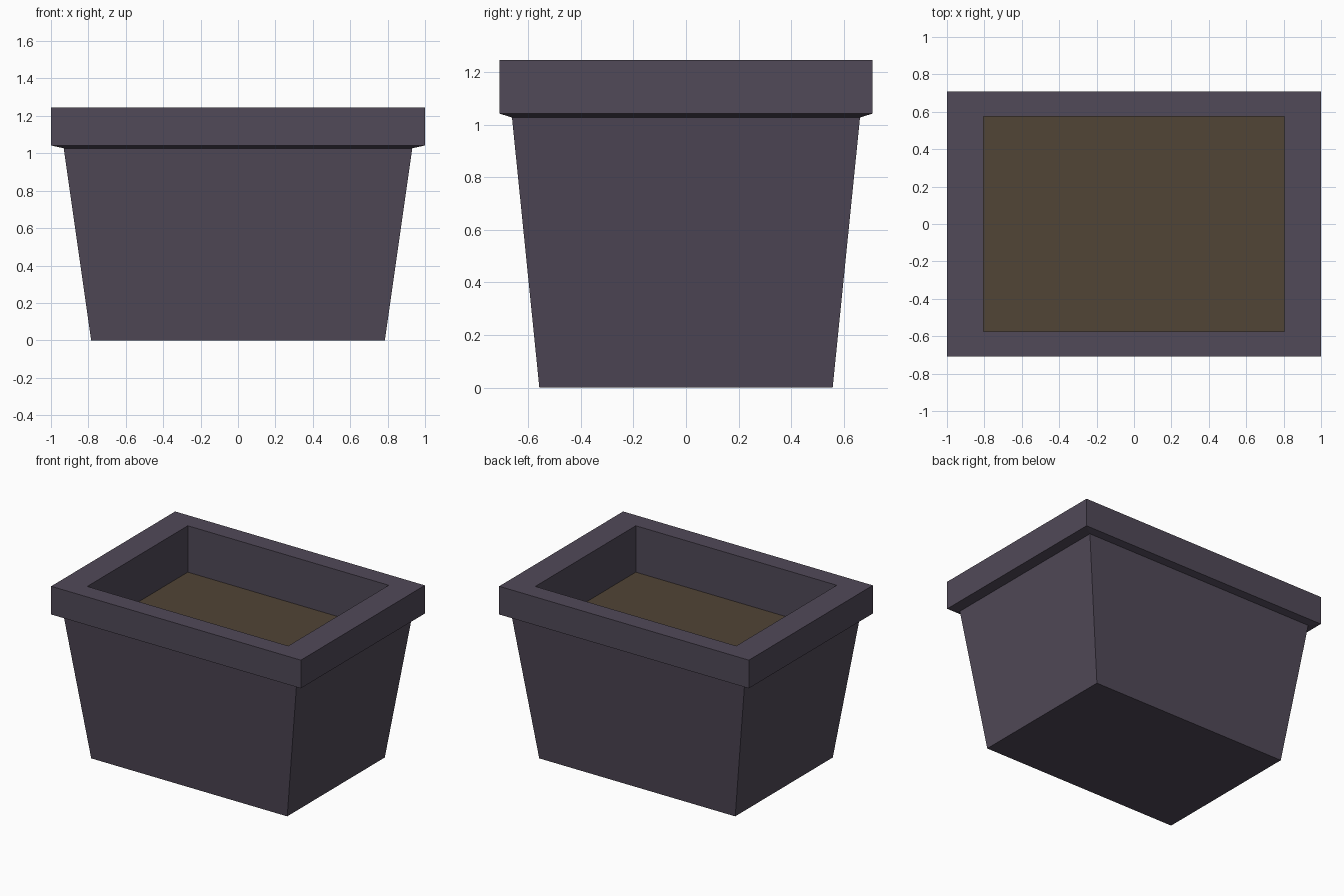
import bpy, bmesh

if "Cube" in bpy.data.objects:
    bpy.data.objects.remove(bpy.data.objects["Cube"])


def material(name, rgb):
    m = bpy.data.materials.new(name)
    m.diffuse_color = (*rgb, 1.0)
    m.use_nodes = True
    m.node_tree.nodes["Principled BSDF"].inputs["Base Color"].default_value = m.diffuse_color
    return m


def loft(name, rings, mat, cap_start=True, cap_end=True):
    """Join rectangular rings given as (half_x, half_y, z)."""
    bm = bmesh.new()
    loops = [[bm.verts.new((sx * hx, sy * hy, z))
              for sx, sy in ((-1, -1), (1, -1), (1, 1), (-1, 1))]
             for hx, hy, z in rings]
    for a, b in zip(loops, loops[1:]):
        for i in range(4):
            j = (i + 1) % 4
            bm.faces.new((a[i], a[j], b[j], b[i]))
    if cap_start:
        bm.faces.new(loops[0][::-1])
    if cap_end:
        bm.faces.new(loops[-1])
    me = bpy.data.meshes.new(name)
    bm.to_mesh(me)
    bm.free()
    me.materials.append(mat)
    ob = bpy.data.objects.new(name, me)
    bpy.context.collection.objects.link(ob)
    return ob


clay = material("dusky purple clay", (0.082, 0.067, 0.098))
earth = material("brown soil", (0.082, 0.058, 0.037))

SOIL_Z = 0.91

# Planter: tapered body, overhanging rim, straight inner walls
loft("planter", [
    (0.785, 0.558, 0.0),
    (0.932, 0.662, 1.027),
    (1.0, 0.709, 1.042),
    (1.0, 0.709, 1.246),
    (0.805, 0.575, 1.246),
    (0.805, 0.575, SOIL_Z),
], clay, cap_end=False)

# Soil surface closing the inside
loft("soil", [(0.805, 0.575, SOIL_Z)], earth, cap_start=False)
